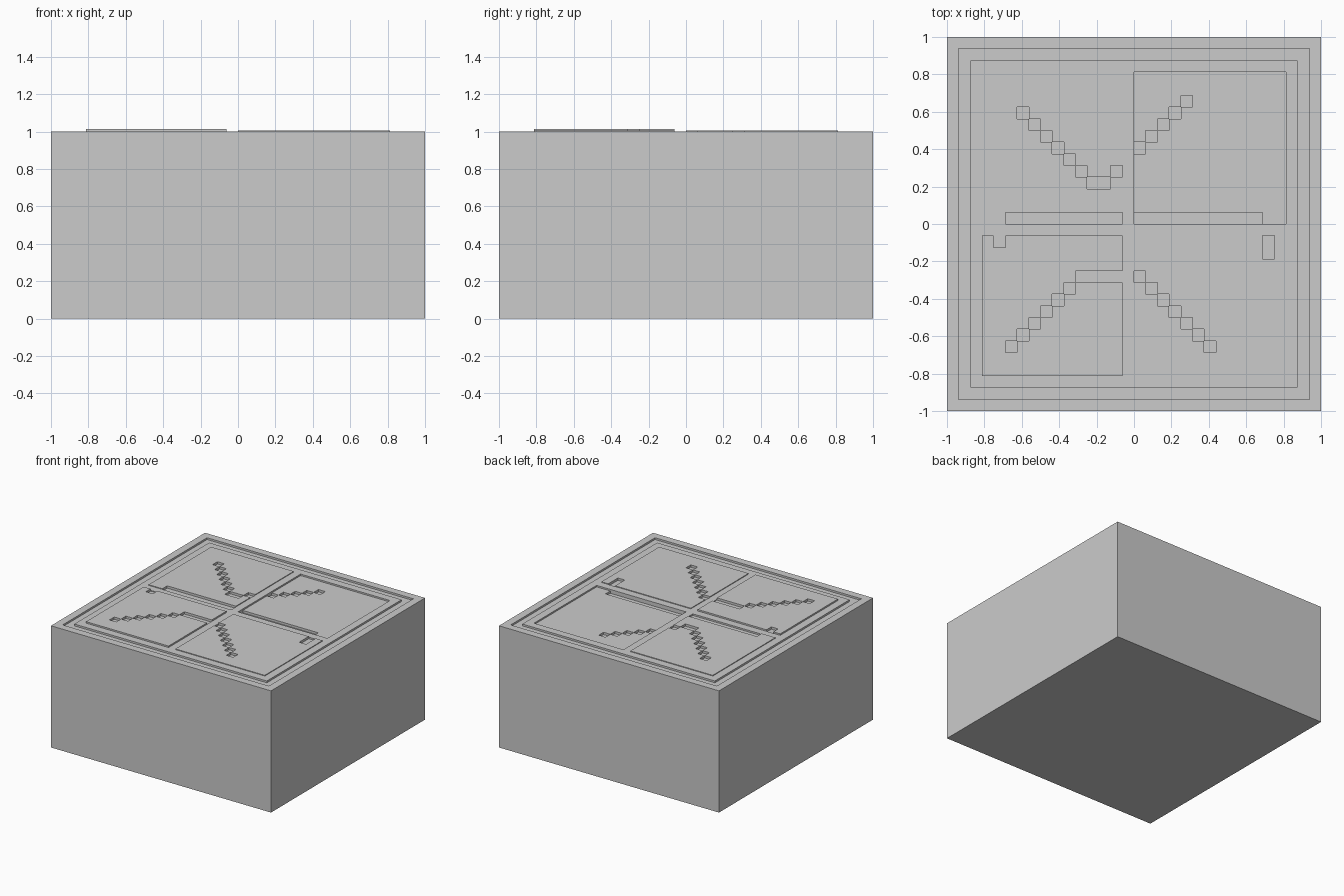
import bpy, bmesh

if "Cube" in bpy.data.objects:
    bpy.data.objects.remove(bpy.data.objects["Cube"])

N = 16            # cells per half side
C = 1.0 / N       # cell size
H = {(i, j): 1.0 for i in range(-N, N) for j in range(-N, N)}


def fill(x0, x1, y0, y1, z):
    """Set the height of a rectangle of cells."""
    for i in range(x0, x1):
        for j in range(y0, y1):
            H[i, j] = z


def carve(x0, x1, y0, y1, depth=0.019):
    """Sink a rectangle of cells below its panel."""
    for i in range(x0, x1):
        for j in range(y0, y1):
            H[i, j] -= depth


def stairs(x, y, dy, count):
    """Diagonal run of carved cells."""
    for k in range(count):
        carve(x + k, x + k + 1, y + k * dy, y + k * dy + 1)


# Square groove near the rim
fill(-15, 15, -15, 15, 0.985)
fill(-14, 14, -14, 14, 1.0)

# Four quadrant panels at different levels
fill(-13, -1, 0, 13, 1.006)
fill(0, 13, 0, 13, 0.9875)
fill(-13, -1, -13, -1, 1.0125)
fill(0, 13, -13, -1, 1.006)

# Back left carving
stairs(-10, 9, -1, 6)
carve(-4, -2, 3, 4)
carve(-2, -1, 4, 5)
carve(-11, -1, 0, 1)

# Back right carving
stairs(0, 6, 1, 5)
carve(0, 11, 0, 1)

# Front left carving
stairs(-11, -11, 1, 6)
carve(-5, -1, -5, -4)
carve(-12, -11, -2, -1)

# Front right carving
stairs(0, -5, -1, 7)
carve(11, 12, -3, -1)

# Block surface: cell tops, step walls, outer sides and bottom
bm = bmesh.new()


def quad(*pts):
    bm.faces.new([bm.verts.new(p) for p in pts])


for (i, j), z in H.items():
    x0, x1, y0, y1 = i * C, (i + 1) * C, j * C, (j + 1) * C
    quad((x0, y0, z), (x1, y0, z), (x1, y1, z), (x0, y1, z))
    for di, dj, a, b in ((0, -1, (x0, y0), (x1, y0)), (1, 0, (x1, y0), (x1, y1)),
                         (0, 1, (x1, y1), (x0, y1)), (-1, 0, (x0, y1), (x0, y0))):
        low = H.get((i + di, j + dj), 0.0)
        if low < z - 1e-6:
            quad((*a, low), (*b, low), (*b, z), (*a, z))
quad((-1, -1, 0), (-1, 1, 0), (1, 1, 0), (1, -1, 0))
bmesh.ops.remove_doubles(bm, verts=bm.verts, dist=1e-5)

mesh = bpy.data.meshes.new("carved_block")
bm.to_mesh(mesh)
bm.free()
bpy.context.collection.objects.link(bpy.data.objects.new("carved_block", mesh))
